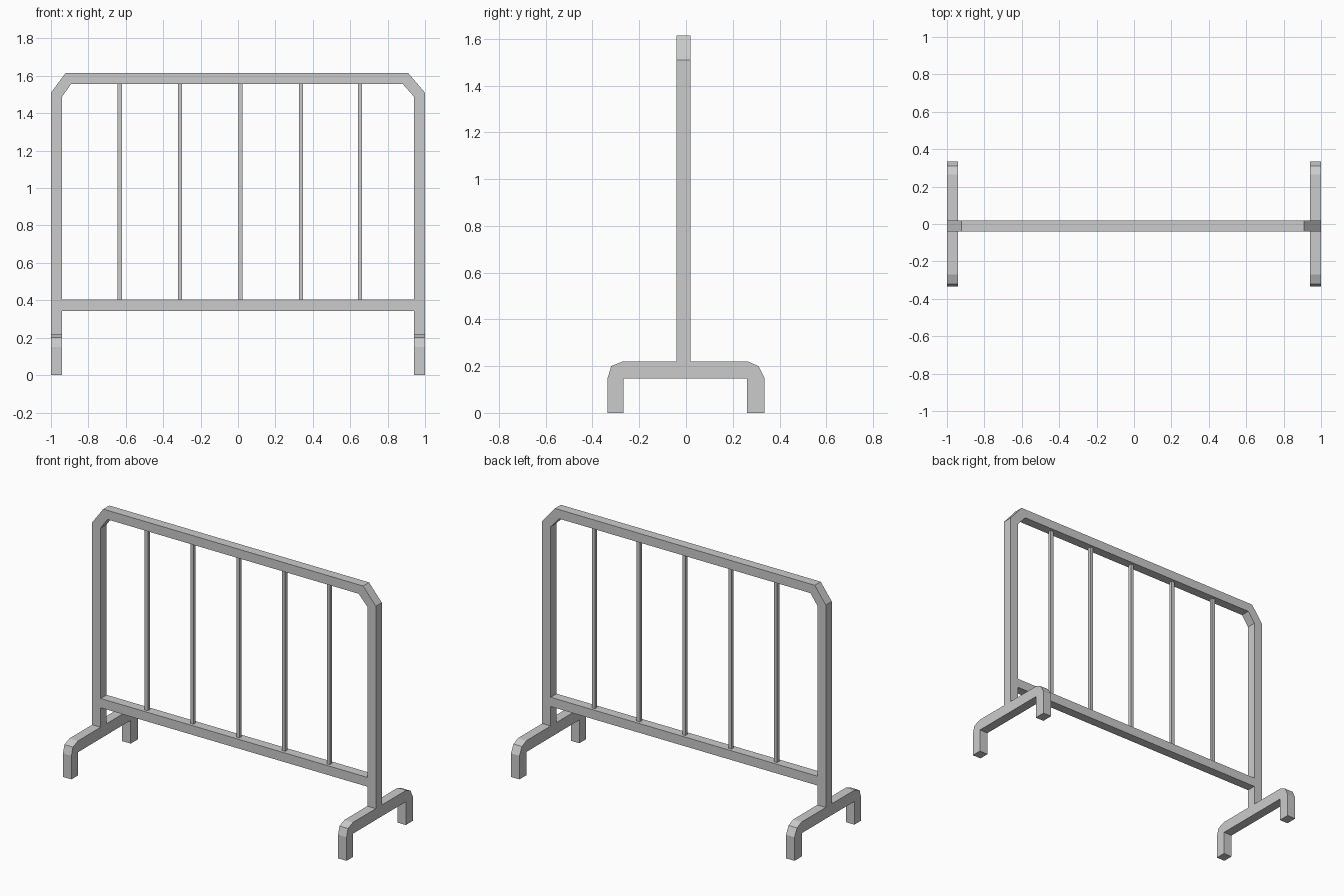
import bpy, bmesh
from mathutils import Vector

if "Cube" in bpy.data.objects:
    bpy.data.objects.remove(bpy.data.objects["Cube"])


def extruded(name, outline, to_3d, depth):
    """Extrude a 2D outline along a depth vector."""
    bm = bmesh.new()
    face = bm.faces.new([bm.verts.new(to_3d(a, b)) for a, b in outline])
    res = bmesh.ops.extrude_face_region(bm, geom=[face])
    moved = [g for g in res["geom"] if isinstance(g, bmesh.types.BMVert)]
    bmesh.ops.translate(bm, verts=moved, vec=Vector(depth))
    bmesh.ops.recalc_face_normals(bm, faces=bm.faces)
    mesh = bpy.data.meshes.new(name)
    bm.to_mesh(mesh)
    bm.free()
    obj = bpy.data.objects.new(name, mesh)
    bpy.context.collection.objects.link(obj)
    return obj


def rect(x0, x1, z0, z1):
    return [(x0, z0), (x1, z0), (x1, z1), (x0, z1)]


Y0, Y1 = -0.04, 0.02          # front and back of the frame
FOOT_TOP, RAIL_TOP, INNER_TOP = 0.22, 0.403, 1.557

# Arched outer frame with chamfered corners
outer = [(-1, FOOT_TOP), (-1, 1.51), (-0.922, 1.615),
         (0.91, 1.615), (1, 1.51), (1, FOOT_TOP)]
inner = [(0.94, FOOT_TOP), (0.94, 1.49), (0.88, INNER_TOP),
         (-0.892, INNER_TOP), (-0.94, 1.49), (-0.94, FOOT_TOP)]
extruded("outer_frame", outer + inner, lambda x, z: (x, Y0, z), (0, Y1 - Y0, 0))

# Lower rail
extruded("lower_rail", rect(-0.94, 0.94, 0.344, RAIL_TOP),
         lambda x, z: (x, Y0, z), (0, Y1 - Y0, 0))

# Thin upright bars
for i, x in enumerate((-0.632, -0.31, 0.014, 0.336, 0.652)):
    extruded(f"upright_bar_{i + 1}", rect(x - 0.011, x + 0.011, RAIL_TOP, INNER_TOP),
             lambda a, b: (a, -0.021, b), (0, 0.022, 0))

# Bridge-shaped feet
foot = [(-0.335, 0), (-0.335, 0.15), (-0.32, 0.20), (-0.27, FOOT_TOP),
        (0.265, FOOT_TOP), (0.31, 0.20), (0.335, 0.15), (0.335, 0),
        (0.262, 0), (0.262, 0.148), (-0.268, 0.148), (-0.268, 0)]
for side, x in (("left", -1), ("right", 0.94)):
    extruded(f"{side}_foot", foot, lambda y, z: (x, y, z), (0.06, 0, 0))
